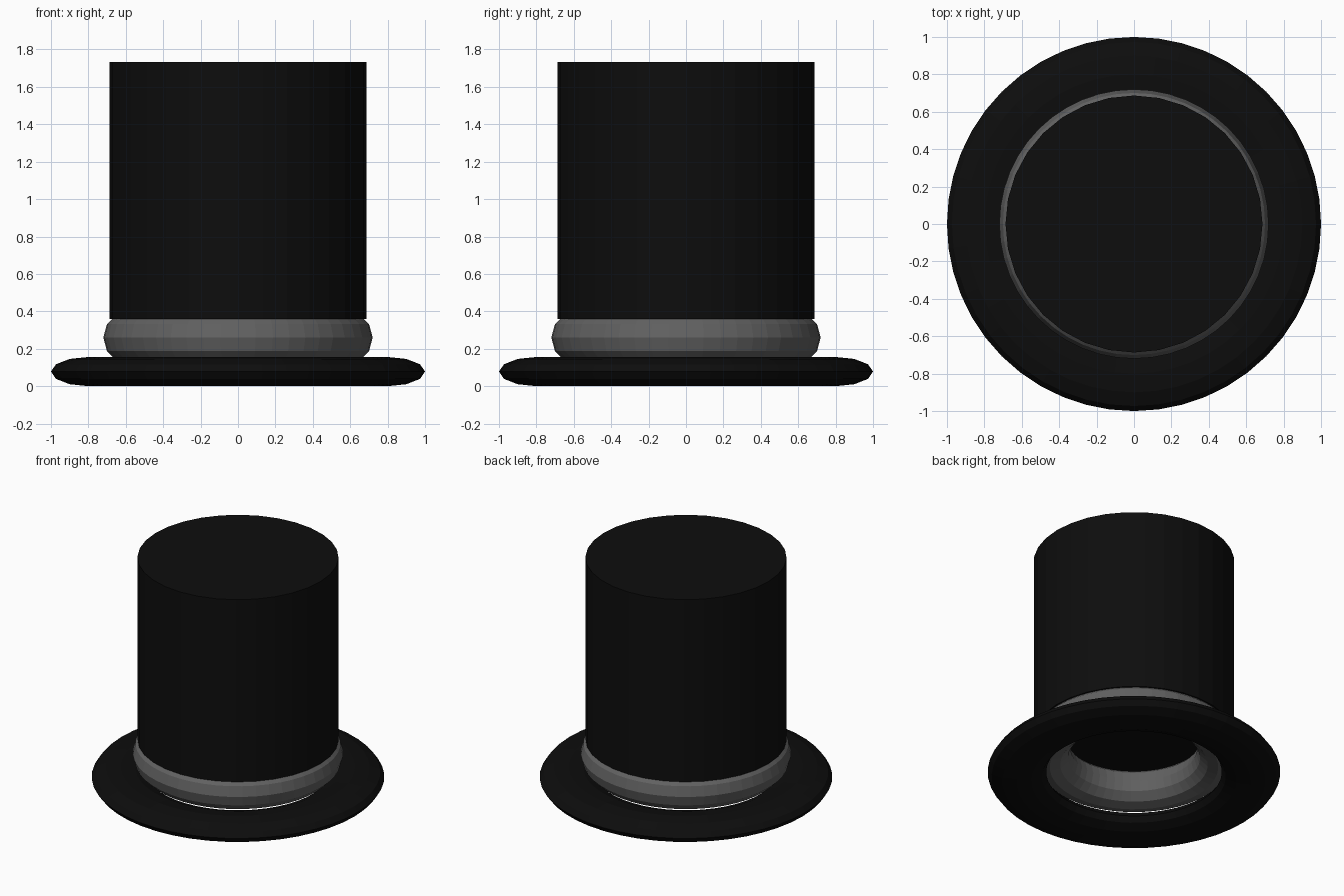
import bpy

if "Cube" in bpy.data.objects:
    bpy.data.objects.remove(bpy.data.objects["Cube"])


def material(name, value):
    mat = bpy.data.materials.new(name)
    mat.diffuse_color = (value, value, value, 1)
    mat.use_nodes = True
    mat.node_tree.nodes["Principled BSDF"].inputs["Base Color"].default_value = mat.diffuse_color
    return mat


black = material("black_felt", 0.004)
grey = material("grey_ribbon", 0.12)


def finish(name, mat):
    obj = bpy.context.object
    obj.name = name
    obj.data.materials.append(mat)
    return obj


def ring(name, major, minor, z, half_height, mat):
    bpy.ops.mesh.primitive_torus_add(
        major_segments=48, minor_segments=12,
        major_radius=major, minor_radius=minor, location=(0, 0, z))
    obj = finish(name, mat)
    obj.scale.z = half_height / minor
    return obj


# flattened ring brim, open in the middle
ring("brim", 0.8, 0.2, 0.078, 0.078, black)

# ribbon band resting just above the brim
ring("hat_band", 0.576, 0.144, 0.26, 0.144, grey)

# tall crown, capped at both ends
bpy.ops.mesh.primitive_cylinder_add(
    vertices=32, radius=0.687, depth=1.374, location=(0, 0, 1.045))
finish("crown", black)
